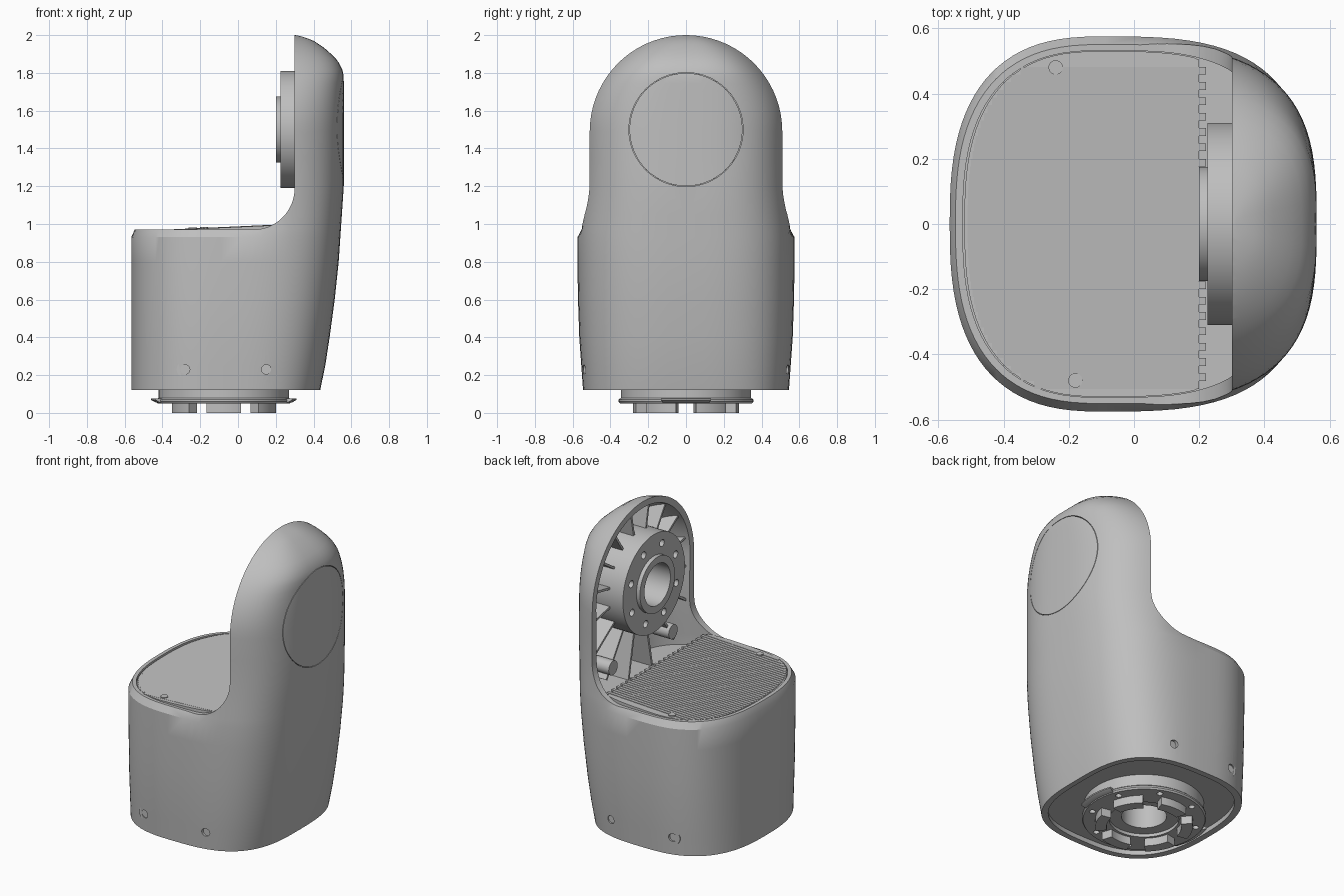
import bpy, bmesh, math
from mathutils import Matrix, Vector

cube = bpy.data.objects.get("Cube")
if cube:
    bpy.data.objects.remove(cube, do_unlink=True)

grey = bpy.data.materials.new("plain grey")
grey.use_nodes = True
grey.diffuse_color = (0.52, 0.52, 0.52, 1)
grey.node_tree.nodes["Principled BSDF"].inputs["Base Color"].default_value = (0.52, 0.52, 0.52, 1)

CX, FACE, ARCH_Z, ARCH_R, WALL = -0.09, 0.30, 1.49, 0.51, 0.04
BULGE, TAIL = 3.05, 2.65
BACK = [(0.12, 0.435), (0.25, 0.462), (0.4, 0.485), (0.6, 0.512), (0.8, 0.533), (1.2, 0.56),
        (1.78, 0.56), (1.83, 0.55), (1.88, 0.515), (1.93, 0.46), (1.97, 0.40), (1.99, 0.35), (2.0, 0.305)]
WIDTH = [(0.12, 0.545), (0.4, 0.565), (0.7, 0.575), (0.93, 0.575), (1.2, 0.552), (2.0, 0.552)]
TURN_X = Matrix.Rotation(math.pi / 2, 4, 'Y')
TURN_Y = Matrix.Rotation(math.pi / 2, 4, 'X')


def interp(table, v):
    if v <= table[0][0]:
        return table[0][1]
    for (a, p), (b, q) in zip(table, table[1:]):
        if v <= b:
            return p + (q - p) * (v - a) / (b - a)
    return table[-1][1]


def finish(bm, name):
    bmesh.ops.recalc_face_normals(bm, faces=bm.faces)
    mesh = bpy.data.meshes.new(name)
    bm.to_mesh(mesh)
    bm.free()
    ob = bpy.data.objects.new(name, mesh)
    bpy.context.collection.objects.link(ob)
    mesh.materials.append(grey)
    return ob


def activate(ob):
    bpy.ops.object.select_all(action='DESELECT')
    ob.select_set(True)
    bpy.context.view_layer.objects.active = ob


def smooth(ob):
    activate(ob)
    bpy.ops.object.shade_smooth_by_angle(angle=math.radians(30))


def boolean(ob, tool, operation='DIFFERENCE'):
    mod = ob.modifiers.new("cut", 'BOOLEAN')
    mod.operation, mod.solver, mod.object = operation, 'EXACT', tool
    activate(ob)
    bpy.ops.object.modifier_apply(modifier=mod.name)
    bpy.data.objects.remove(tool, do_unlink=True)


def section(back, width, inset=0.0, n=96):
    """Rounded plan outline, fuller on the back than on the low side."""
    pts = []
    for i in range(n):
        c, s = math.cos(2 * math.pi * i / n), math.sin(2 * math.pi * i / n)
        p = 2 / (BULGE if c > 0 else TAIL)
        a = back - CX if c > 0 else 0.565 + CX - inset
        pts.append((CX + math.copysign(a * abs(c) ** p, c), math.copysign(width * abs(s) ** p, s)))
    return pts


def loft(name, inset=0.0):
    """Whole body volume, optionally shrunk by the wall thickness."""
    rings = []
    for z in (0.12, 0.25, 0.4, 0.6, 0.8, 0.93, 0.975, 1.05, 1.2, 1.35):
        pts = section(interp(BACK, z) - inset, interp(WIDTH, z) - inset, inset)
        if z > 0.94 and not inset:
            # Chamfer of the low rim, fading out towards the upright
            pts = [(CX + (x - CX) * k, y * k) for x, y in pts
                   for k in [1 - 0.042 * min(1, max(0, (0.24 - x) / 0.22))]]
        rings.append([(x, y, z - (0.05 if inset and z == 0.12 else 0)) for x, y in pts])
    for i in range(19):
        a = math.pi / 2 * i / 18
        z = ARCH_Z + (ARCH_R - inset) * math.sin(a)
        half = max(0.004, (ARCH_R - inset) * math.cos(a))
        back = max(0.33 if inset else 0.303, interp(BACK, ARCH_Z + ARCH_R * math.sin(a)) - inset)
        t = (FACE - CX) / (back - CX)
        rings.append([(x, y, z) for x, y in section(back, half / (1 - t ** BULGE) ** (1 / BULGE), inset)])
    bm = bmesh.new()
    rows = [[bm.verts.new(p) for p in r] for r in rings]
    n = len(rows[0])
    for a, b in zip(rows, rows[1:]):
        for i in range(n):
            bm.faces.new((a[i], a[(i + 1) % n], b[(i + 1) % n], b[i]))
    bm.faces.new(rows[0])
    bm.faces.new(rows[-1])
    return finish(bm, name)


def prism(name, bottom, top):
    bm = bmesh.new()
    a, b = [bm.verts.new(p) for p in bottom], [bm.verts.new(p) for p in top]
    for i in range(len(a)):
        j = (i + 1) % len(a)
        bm.faces.new((a[i], a[j], b[j], b[i]))
    bm.faces.new(a)
    bm.faces.new(b)
    return finish(bm, name)


def cylinder(name, r, depth, loc, turn=Matrix()):
    bm = bmesh.new()
    bmesh.ops.create_cone(bm, cap_ends=True, segments=24, radius1=r, radius2=r, depth=depth,
                          matrix=Matrix.Translation(loc) @ turn)
    return finish(bm, name)


def lathe(name, profile, loc, turn=Matrix(), start=0.0, sweep=360, n=64):
    """Turn a closed (radius, height) outline about an axis."""
    full = sweep == 360
    bm = bmesh.new()
    m = Matrix.Translation(loc) @ turn
    rows = []
    for i in range(n if full else n + 1):
        a = math.radians(start + sweep * i / n)
        rows.append([bm.verts.new(m @ Vector((r * math.cos(a), r * math.sin(a), h))) for r, h in profile])
    for i in range(n):
        a, b = rows[i], rows[(i + 1) % len(rows)]
        for j in range(len(profile)):
            k = (j + 1) % len(profile)
            bm.faces.new((a[j], a[k], b[k], b[j]))
    if not full:
        bm.faces.new(rows[0])
        bm.faces.new(rows[-1])
    return finish(bm, name)


def tube(r0, r1, h0, h1):
    return [(r0, h0), (r1, h0), (r1, h1), (r0, h1)]


# Outer shell: body volume, side step, hollow, cover seam and screw holes
shell = loft("outer_shell")
step = [(-1, 0.97)]
for i in range(17):
    a = math.pi / 2 * i / 16
    step.append((0.08 + 0.22 * math.sin(a), 1.19 - 0.22 * math.cos(a)))
step += [(FACE, 2.2), (-1, 2.2)]
boolean(shell, prism("step_cutter", [(x, -1, z) for x, z in step], [(x, 1, z) for x, z in step]))
boolean(shell, loft("hollow_cutter", WALL))
boolean(shell, lathe("seam_cutter", tube(0.299, 0.302, 0.495, 0.7), (0, 0, 1.5), TURN_X))
for x in (-0.28, 0.15):
    boolean(shell, cylinder("hole_cutter", 0.025, 2, (x, 0, 0.23), TURN_Y))
    for y in (-0.48, 0.48):
        smooth(cylinder("screw_boss", 0.045, 0.09, (x, y, 0.23), TURN_Y))
smooth(shell)

# Deck on the low side, covered with shallow tilted slats
EDGE = 0.2


def deck_z(x):
    return 0.962 + 0.045 * (x + 0.5)


outline = [(min(x, EDGE), y) for x, y in section(0.48, 0.53, 0.045) if x < 0.27]
outline.sort(key=lambda p: math.atan2(p[1], p[0] + 0.1))
deck = prism("deck", [(x, y, 0.91) for x, y in outline], [(x, y, deck_z(x)) for x, y in outline])
for i in range(42):
    y = -0.4935 + 0.0235 * i
    x0 = CX - 0.42 * (1 - (abs(y) / 0.53) ** TAIL) ** (1 / TAIL)
    x1 = EDGE + (0.02 if i % 2 else 0)
    foot = [(x0, y - 0.0117), (x1, y - 0.0117), (x1, y + 0.0117), (x0, y + 0.0117)]
    prism("deck_slat", [(a, b, deck_z(a) - 0.01) for a, b in foot],
          [(a, b, deck_z(a) + (0.003 if b > y else 0.001)) for a, b in foot])
for x, y in ((-0.24, 0.48), (-0.18, -0.48)):
    smooth(cylinder("deck_screw", 0.022, 0.03, (x, y, deck_z(x) - 0.008)))

# Floors inside the shell
for name, z in (("deck_floor", 0.89), ("base_floor", 0.15)):
    pts = section(interp(BACK, z) - 0.035, interp(WIDTH, z) - 0.035, 0.035)
    floor = prism(name, [(x, y, z) for x, y in pts], [(x, y, z + 0.02) for x, y in pts])
    if name == "base_floor":
        boolean(floor, cylinder("hole_cutter", 0.2, 0.2, (-0.075, 0, z)))

# Joint mount in the upright
HUB = (0, 0, 1.5)
mount = lathe("joint_mount", tube(0.165, 0.31, 0.225, 0.44), HUB, TURN_X)
for i in range(8):
    a = math.radians(45 * i + 20)
    boolean(mount, cylinder("hole_cutter", 0.022, 0.12,
                            (0.23, 0.24 * math.cos(a), 1.5 + 0.24 * math.sin(a)), TURN_X))
smooth(mount)
smooth(lathe("joint_hub", tube(0.13, 0.175, 0.2, 0.46), HUB, TURN_X))
smooth(cylinder("joint_back_plate", 0.3, 0.02, (0.45, 0, 1.5), TURN_X))

# Stiffening ribs around the mount, trimmed to the hollow
for i in range(16):
    bm = bmesh.new()
    bmesh.ops.create_cube(bm, size=1, matrix=Matrix.Translation(HUB)
                          @ Matrix.Rotation(math.radians(22.5 * i + 11), 4, 'X')
                          @ Matrix.Translation((0.43, 0.45, 0)) @ Matrix.Diagonal((0.22, 0.32, 0.014, 1)))
    boolean(finish(bm, "stiffening_rib"), loft("hollow_cutter", WALL - 0.005), 'INTERSECT')
for y in (-0.3, 0.3):
    smooth(cylinder("screw_post", 0.045, 0.12, (0.36, y, 1.06), TURN_X))

# Base flange with side ears, hub and feet
BASE = (-0.075, 0, 0)
flange = lathe("base_flange", [(0.2, 0.05), (0.35, 0.05), (0.357, 0.06), (0.357, 0.07), (0.345, 0.08),
                               (0.345, 0.16), (0.2, 0.16)], BASE)
for i in range(8):
    a = math.radians(45 * i + 22)
    boolean(flange, cylinder("hole_cutter", 0.018, 0.06,
                             (BASE[0] + 0.31 * math.cos(a), 0.31 * math.sin(a), 0.05)))
smooth(flange)
for start in (-20, 160):
    smooth(lathe("base_ear", [(0.33, 0.055), (0.36, 0.055), (0.385, 0.068), (0.385, 0.076), (0.33, 0.076)],
                 BASE, start=start, sweep=40, n=12))
smooth(lathe("base_hub", tube(0.13, 0.21, 0.07, 0.3), BASE))
smooth(cylinder("base_core", 0.14, 0.02, (-0.075, 0, 0.28)))
for i in range(6):
    smooth(lathe("base_foot", tube(0.215, 0.28, 0.0, 0.06), BASE, start=60 * i + 11, sweep=38, n=10))
